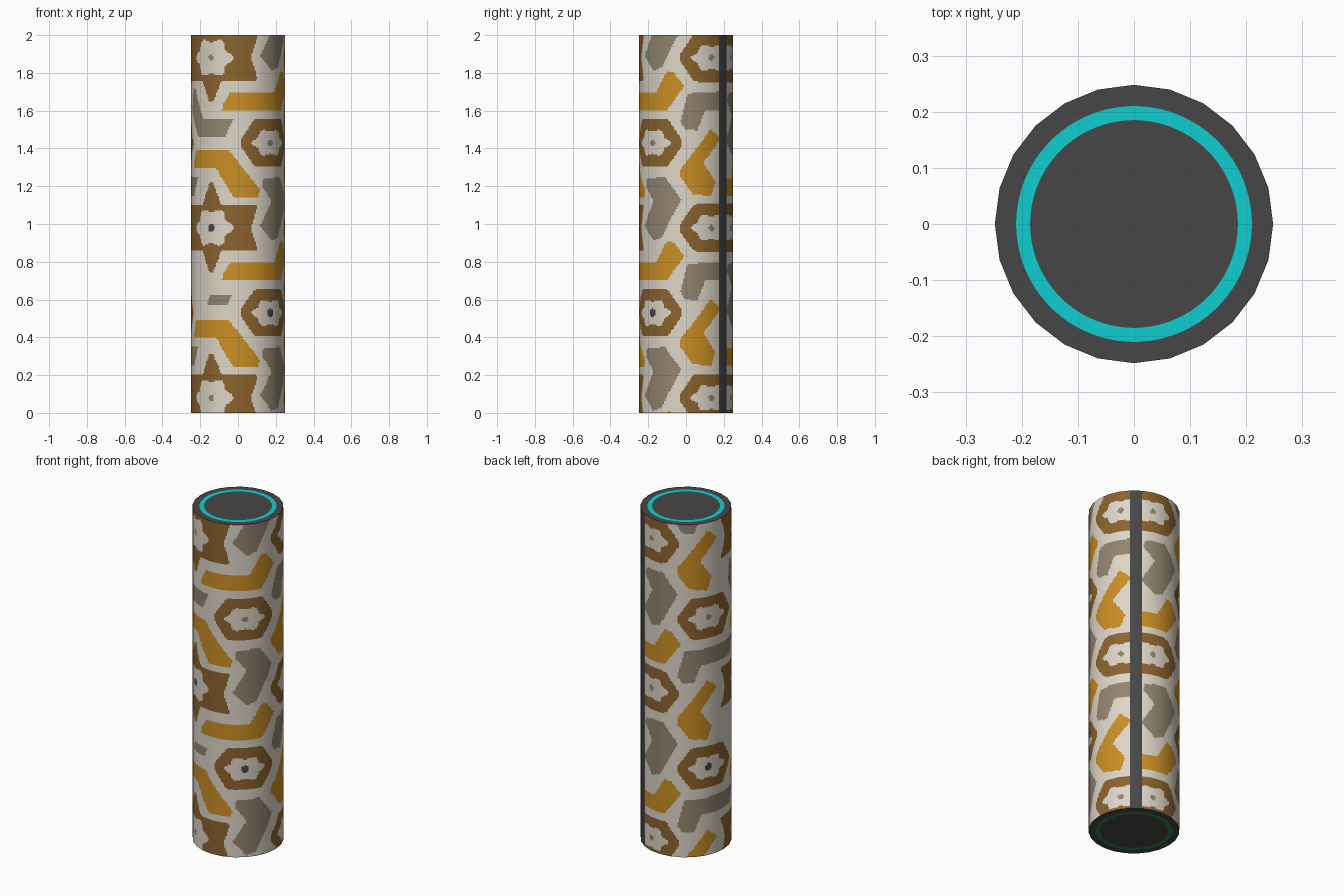
import bpy, bmesh, math

if "Cube" in bpy.data.objects:
    bpy.data.objects.remove(bpy.data.objects["Cube"])

R, H, SIDES, SUB, ROWS = 0.248, 2.0, 24, 8, 256
COLS = SIDES * SUB
STEP = 360 / COLS
START = 60            # pattern runs from 60 to 405 degrees, then one plain seam side
PERIOD = 0.9          # vertical repeat of the pattern


def lin(c):
    c /= 255
    return c / 12.92 if c <= 0.04045 else ((c + 0.055) / 1.055) ** 2.4


palette = {"cream": (222, 214, 200), "brown": (140, 99, 46), "mustard": (202, 142, 36),
           "taupe": (147, 133, 112), "charcoal": (70, 70, 70), "cyan": (15, 206, 208),
           "green": (48, 135, 66)}
mats = []
for name, rgb in palette.items():
    m = bpy.data.materials.new(name)
    m.diffuse_color = (*[lin(c) for c in rgb], 1)
    m.use_nodes = True
    m.node_tree.nodes["Principled BSDF"].inputs["Base Color"].default_value = m.diffuse_color
    mats.append(m)
CREAM, BROWN, MUSTARD, TAUPE, DARK, CYAN, GREEN = range(7)


def rim(i):
    """Point i on the 24-sided outline, with SUB points per flat side."""
    k, t = divmod(i, SUB)
    t /= SUB
    a = math.radians(START + k * 15)
    b = a + math.radians(15)
    return (R * (math.cos(a) * (1 - t) + math.cos(b) * t),
            R * (math.sin(a) * (1 - t) + math.sin(b) * t))


# ---- painted pattern: a colour index for each cell of the wall
cells = [[DARK if j >= COLS - SUB else CREAM for j in range(COLS)] for _ in range(ROWS)]


def paint(colour, inside, t0, t1, z0, z1):
    for r in range(max(0, int(z0 / H * ROWS)), min(ROWS, int(z1 / H * ROWS) + 1)):
        z = (r + 0.5) * H / ROWS
        j0 = max(0, int((t0 - START) / STEP))
        for j in range(j0, min(COLS - SUB, int((t1 - START) / STEP) + 1)):
            if inside(START + (j + 0.5) * STEP, z):
                cells[r][j] = colour


def polygon(colour, pts, dt=0, dz=0):
    pts = [(t + dt, z + dz) for t, z in pts]

    def inside(t, z):
        hit = False
        for (ta, za), (tb, zb) in zip(pts, pts[1:] + pts[:1]):
            if (za > z) != (zb > z) and t < ta + (z - za) * (tb - ta) / (zb - za):
                hit = not hit
        return hit
    ts, zs = zip(*pts)
    paint(colour, inside, min(ts), max(ts), min(zs), max(zs))


def petals(colour, tc, zc, rt, rz, wave):
    """Rounded blossom, rt degrees wide and rz tall, with six petals."""
    def inside(t, z):
        u, v = (t - tc) / rt, (z - zc) / rz
        return math.hypot(u, v) < 1 - wave + wave * math.cos(6 * math.atan2(v, u))
    paint(colour, inside, tc - rt, tc + rt, zc - rz, zc + rz)


# bent bars (degrees, height)
arm_a = [(250, .70), (251, .73), (260, .795), (320, .795), (336, .91), (345, .90), (358, .83), (336, .70)]
arm_b = [(199, .41), (206, .49), (258, .493), (298, .28), (296, .244), (264, .244), (242, .398), (202, .398)]
arm_c = [(392, .605), (407, .55), (382, .425), (399, .32), (392, .245), (368, .26), (353, .35), (353, .39)]
bend_g = [(303, 1.24), (333, 1.25), (354, 1.13), (329, .93), (316, .91), (298, .99), (316, 1.12), (301, 1.2)]
bend_h = [(353, .64), (362, .79), (404, .80), (451, .80), (439, .70), (384, .70), (374, .595), (359, .60)]
bend_k = [(197, 1.72), (205, 1.71), (222, 1.555), (264, 1.555), (254, 1.46), (212, 1.46), (193, 1.6)]
bend_small = [(228, .57), (233, .625), (262, .625), (257, .57)]

for n in range(-2, 3):
    dz = n * PERIOD
    for col, shape in ((MUSTARD, arm_a), (MUSTARD, arm_c), (TAUPE, bend_g), (TAUPE, bend_h)):
        polygon(col, shape, 0, dz)
        polygon(col, shape, -239, dz + 0.45)    # the same bars half a repeat away
    polygon(MUSTARD, arm_b, 0, dz)
polygon(TAUPE, bend_k)
polygon(TAUPE, bend_small)

# hexagon blossoms and the star blossom
hexagon = [(-41, .015), (-24, .12), (-18, .127), (18, .127), (24, .12), (41, .015),
           (41, -.015), (24, -.12), (18, -.127), (-18, -.127), (-24, -.12), (-41, -.015)]
quarter = [(51, 0), (60, .115), (56, .122), (14, .122), (3, .235)]
half = quarter + [(-t, z) for t, z in reversed(quarter)]
star = half + [(t, -z) for t, z in reversed(half[1:-1])]
for tc, z0 in ((75, .08), (155, .53), (235, .08), (314, .53), (393, .08)):
    for n in range(3):
        zc = z0 + n * PERIOD
        is_star = tc == 235
        polygon(BROWN, star if is_star else hexagon, tc, zc)
        petals(CREAM, tc, zc, 29 if is_star else 27, .105 if is_star else .075, .11)
        dark = (n == 0 and z0 > .5) or (is_star and n == 1)
        petals(DARK if dark else TAUPE, tc, zc, 5 if dark else 4, .022 if dark else .017, 0)


def finish(name, bm):
    me = bpy.data.meshes.new(name)
    bm.to_mesh(me)
    bm.free()
    for m in mats:
        me.materials.append(m)
    ob = bpy.data.objects.new(name, me)
    bpy.context.collection.objects.link(ob)
    return ob


# ---- patterned tube wall
bm = bmesh.new()
outline = [rim(i) for i in range(COLS)]
grid = [[bm.verts.new((x, y, r * H / ROWS)) for x, y in outline] for r in range(ROWS + 1)]
for r in range(ROWS):
    for j in range(COLS):
        k = (j + 1) % COLS
        f = bm.faces.new((grid[r][j], grid[r][k], grid[r + 1][k], grid[r + 1][j]))
        f.material_index = cells[r][j]
        f.smooth = True
wall = finish("patterned_wall", bm)
wall.data.normals_split_custom_set_from_vertices(
    [(v.co.x / math.hypot(v.co.x, v.co.y), v.co.y / math.hypot(v.co.x, v.co.y), 0) for v in wall.data.vertices])


# ---- flat end caps with an inlaid coloured ring
def cap(name, z, ring_colour):
    bm = bmesh.new()
    angles = [math.atan2(y, x) for x, y in outline]
    loops = [[bm.verts.new((x, y, z)) for x, y in outline]]
    for rad in (0.21, 0.185):
        loops.append([bm.verts.new((rad * math.cos(a), rad * math.sin(a), z)) for a in angles])
    for n, col in enumerate((DARK, ring_colour)):
        for j in range(COLS):
            k = (j + 1) % COLS
            f = bm.faces.new((loops[n][j], loops[n][k], loops[n + 1][k], loops[n + 1][j]))
            f.material_index = col
    bm.faces.new(loops[2]).material_index = DARK
    for f in bm.faces:
        f.normal_update()
        if f.normal.z * (z - H / 2) < 0:
            f.normal_flip()
    finish(name, bm)


cap("top_cap", H, CYAN)
cap("bottom_cap", 0, GREEN)
